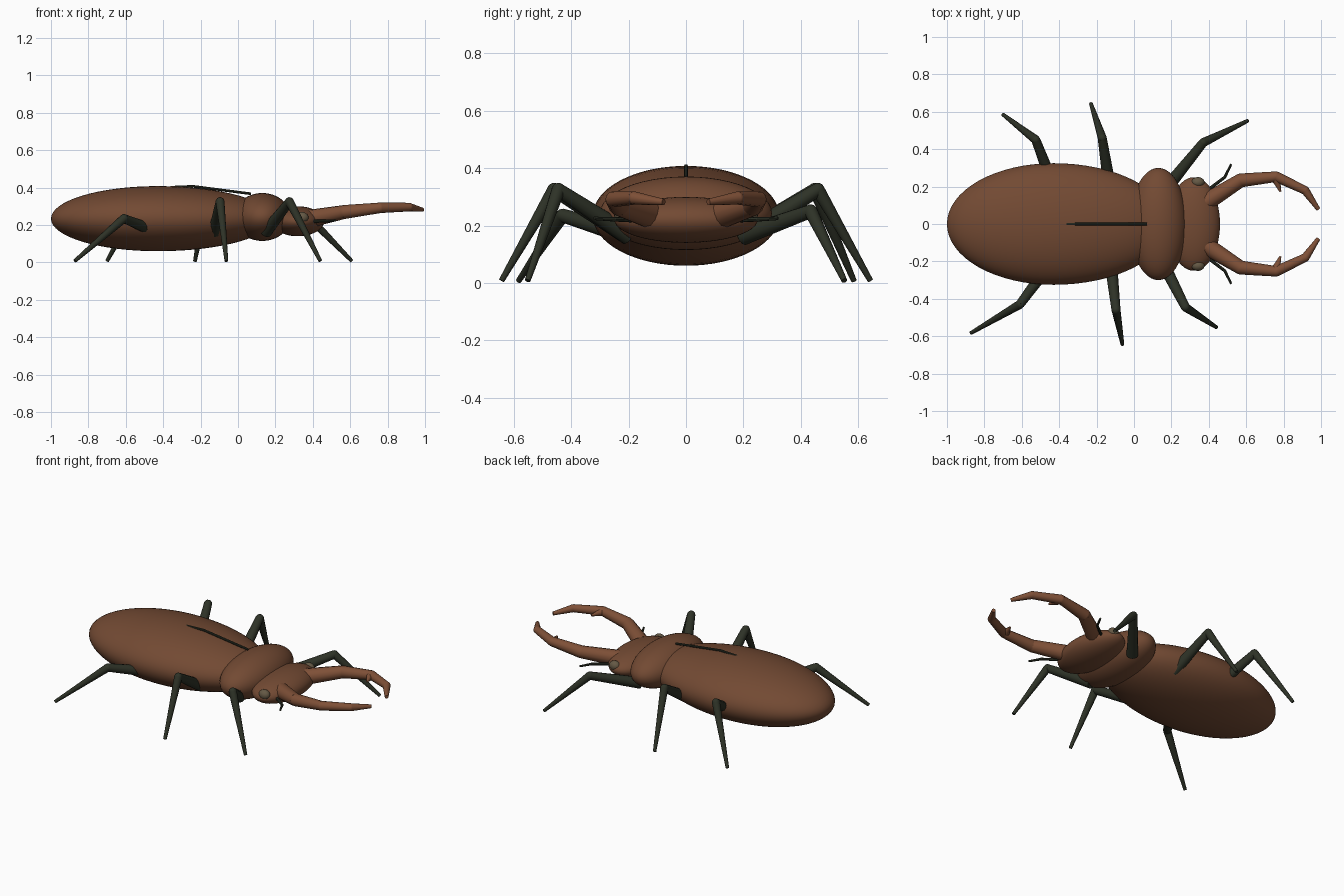
import bpy, bmesh, math
from mathutils import Vector, Matrix

if "Cube" in bpy.data.objects:
    bpy.data.objects.remove(bpy.data.objects["Cube"])


def material(name, color):
    m = bpy.data.materials.new(name)
    m.diffuse_color = (*color, 1)
    m.use_nodes = True
    m.node_tree.nodes["Principled BSDF"].inputs["Base Color"].default_value = m.diffuse_color
    return m


BROWN = material("shell_brown", (0.17, 0.068, 0.033))
RUST = material("jaw_brown", (0.21, 0.08, 0.038))
DARK = material("leg_dark_green", (0.027, 0.032, 0.02))
EYE = material("eye_olive", (0.13, 0.1, 0.06))


def finish(name, bm, mat):
    me = bpy.data.meshes.new(name)
    bm.to_mesh(me)
    bm.free()
    ob = bpy.data.objects.new(name, me)
    bpy.context.collection.objects.link(ob)
    me.materials.append(mat)
    bpy.ops.object.select_all(action='DESELECT')
    ob.select_set(True)
    bpy.context.view_layer.objects.active = ob
    bpy.ops.object.shade_smooth_by_angle(angle=math.radians(40))
    return ob


def ellipsoid(name, center, radii, mat, segs=48, front_stretch=1.0):
    """Ellipsoid with poles along x; front_stretch lengthens the +x half."""
    bm = bmesh.new()
    bmesh.ops.create_uvsphere(bm, u_segments=segs, v_segments=segs // 2, radius=1,
                              matrix=Matrix.Rotation(math.pi / 2, 4, 'Y'))
    for v in bm.verts:
        x = v.co.x * (front_stretch if v.co.x > 0 else 1)
        v.co = Vector((x * radii[0], v.co.y * radii[1], v.co.z * radii[2])) + Vector(center)
    return finish(name, bm, mat)


def limb(name, points, radii, mat, segs=12):
    """Tapered segments with ball joints between them."""
    bm = bmesh.new()
    pts = [Vector(p) for p in points]
    for i in range(len(pts) - 1):
        a, b = pts[i], pts[i + 1]
        rot = (b - a).to_track_quat('Z', 'Y').to_matrix().to_4x4()
        bmesh.ops.create_cone(bm, cap_ends=True, segments=segs, radius1=radii[i],
                              radius2=radii[i + 1], depth=(b - a).length,
                              matrix=Matrix.Translation((a + b) / 2) @ rot)
        if i:
            bmesh.ops.create_uvsphere(bm, u_segments=segs, v_segments=8, radius=radii[i],
                                      matrix=Matrix.Translation(a) @ rot)
    return finish(name, bm, mat)


# Body
ellipsoid("abdomen", (-0.43, 0, 0.234), (0.57, 0.325, 0.174), BROWN, 64, 1.08)
ellipsoid("thorax", (0.13, 0, 0.243), (0.152, 0.3, 0.128), BROWN)
ellipsoid("head", (0.32, 0, 0.22), (0.14, 0.25, 0.08), BROWN)

# Seam along the wing cases
limb("wing_seam", [(-0.36, 0, 0.402), (-0.24, 0, 0.407), (0.07, 0, 0.367)],
     [0.007, 0.007, 0.007], DARK, 8)

# Paired head parts
for side, s in (("left", 1), ("right", -1)):
    limb("mandible_" + side,
         [(0.39, s * 0.12, 0.235), (0.57, s * 0.233, 0.27), (0.76, s * 0.253, 0.292),
          (0.915, s * 0.18, 0.296), (0.986, s * 0.078, 0.282)],
         [0.048, 0.037, 0.028, 0.023, 0.011], RUST)
    limb("mandible_tooth_" + side,
         [(0.755, s * 0.25, 0.29), (0.783, s * 0.172, 0.288)], [0.026, 0.005], RUST)
    ellipsoid("eye_" + side, (0.342, s * 0.223, 0.24), (0.035, 0.028, 0.03), EYE, 20)
    limb("antenna_" + side,
         [(0.40, s * 0.185, 0.22), (0.485, s * 0.25, 0.222), (0.52, s * 0.32, 0.225)],
         [0.009, 0.008, 0.006], DARK, 8)

# Legs in a walking pose: hip, knee and foot
LEGS = {
    "front_leg_left": [(0.18, 0.2, 0.165), (0.37, 0.435, 0.25), (0.608, 0.552, 0.008)],
    "front_leg_right": [(0.15, -0.2, 0.165), (0.275, -0.445, 0.325), (0.44, -0.552, 0.008)],
    "middle_leg_left": [(-0.13, 0.2, 0.165), (-0.17, 0.46, 0.325), (-0.23, 0.643, 0.008)],
    "middle_leg_right": [(-0.125, -0.2, 0.165), (-0.096, -0.46, 0.325), (-0.062, -0.643, 0.008)],
    "rear_leg_left": [(-0.43, 0.2, 0.165), (-0.525, 0.45, 0.325), (-0.7, 0.585, 0.008)],
    "rear_leg_right": [(-0.44, -0.2, 0.165), (-0.61, -0.43, 0.235), (-0.872, -0.583, 0.008)],
}
for name, pts in LEGS.items():
    limb(name, pts, [0.034, 0.024, 0.01], DARK)
